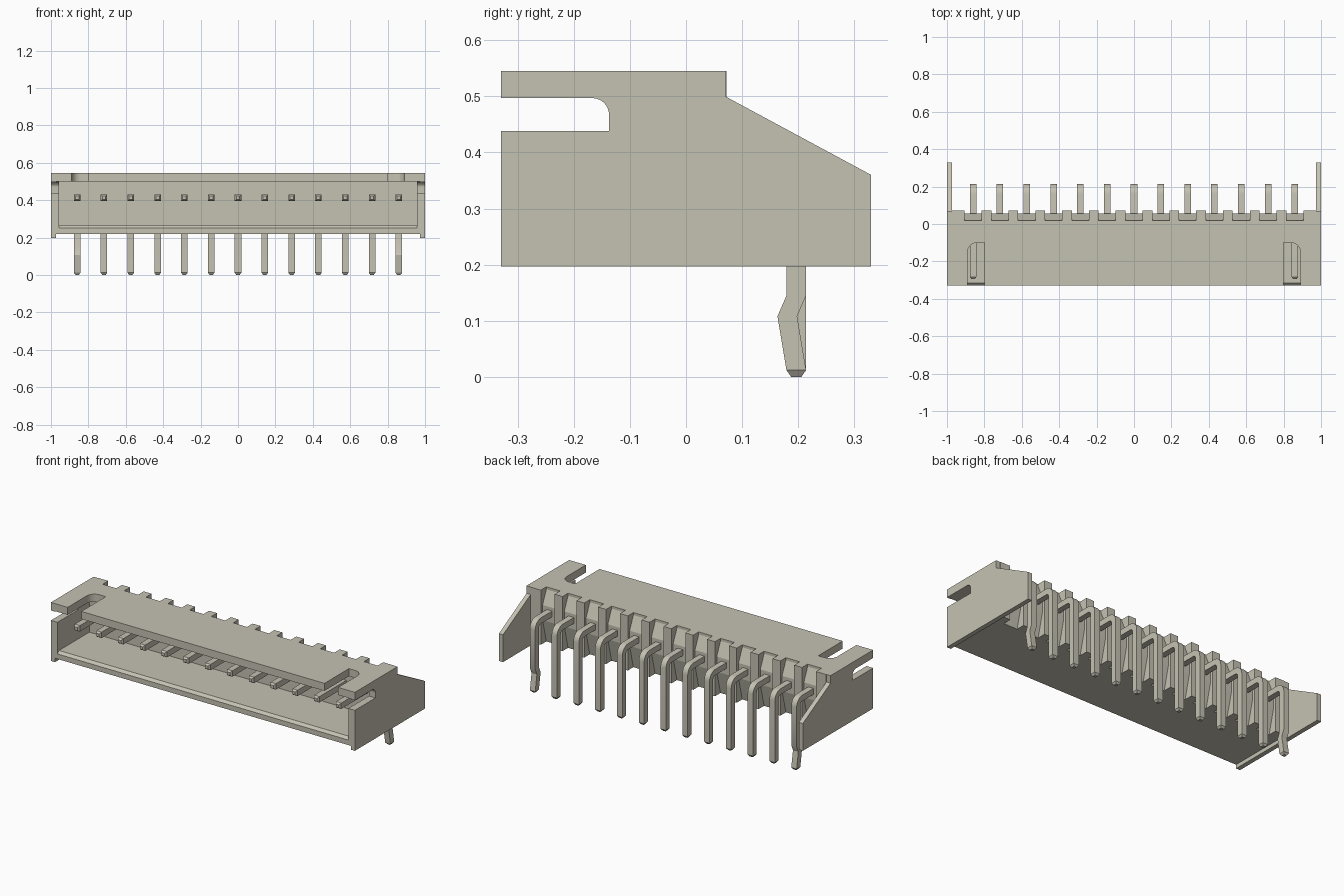
import bpy
import bmesh
import math

if "Cube" in bpy.data.objects:
    bpy.data.objects.remove(bpy.data.objects["Cube"])

# One warm grey plastic colour
COLOR = (0.56, 0.54, 0.45, 1.0)
mat = bpy.data.materials.new("warm grey")
mat.use_nodes = True
mat.diffuse_color = COLOR
mat.node_tree.nodes["Principled BSDF"].inputs["Base Color"].default_value = COLOR

PINS = 13
PITCH = 1.72 / (PINS - 1)
PIN_X = [(i - (PINS - 1) / 2) * PITCH for i in range(PINS)]
BACK, NOTCH = 0.072, 0.02


def finish(name, bm, smooth=False):
    bmesh.ops.recalc_face_normals(bm, faces=bm.faces)
    mesh = bpy.data.meshes.new(name)
    bm.to_mesh(mesh)
    bm.free()
    mesh.materials.append(mat)
    ob = bpy.data.objects.new(name, mesh)
    bpy.context.collection.objects.link(ob)
    if smooth:
        bpy.ops.object.select_all(action="DESELECT")
        ob.select_set(True)
        bpy.context.view_layer.objects.active = ob
        bpy.ops.object.shade_smooth_by_angle(angle=math.radians(25))
    return ob


def prism(name, points, lo, hi, axis="X"):
    """Extrude a (y, z) profile along x, or an (x, y) profile along z."""
    bm = bmesh.new()
    rings = []
    for h in (lo, hi):
        rings.append([bm.verts.new((h, a, b) if axis == "X" else (a, b, h))
                      for a, b in points])
    bm.faces.new(rings[0])
    bm.faces.new(rings[1])
    n = len(points)
    for i in range(n):
        j = (i + 1) % n
        bm.faces.new((rings[0][i], rings[0][j], rings[1][j], rings[1][i]))
    return finish(name, bm)


def box(name, x0, x1, y0, y1, z0, z1):
    return prism(name, [(y0, z0), (y1, z0), (y1, z1), (y0, z1)], x0, x1)


def arc(cx, cy, r, a0, a1, steps=6):
    return [(cx + r * math.cos(math.radians(a0 + (a1 - a0) * i / steps)),
             cy + r * math.sin(math.radians(a0 + (a1 - a0) * i / steps)))
            for i in range(steps + 1)]


# Roof with two open slots, each rounded at its outer corner
half = [(0.80, -0.33), (0.80, -0.10)] + arc(0.84, -0.15, 0.05, 90, 0) + [
    (0.89, -0.33), (0.973, -0.33), (0.973, NOTCH)]
roof = half + [(-x, y) for x, y in reversed(half)]
prism("roof", roof, 0.5, 0.545, "Z")

# Floor with a chamfered front lip, and the wall that holds the pins
prism("floor", [(-0.33, 0.22), (NOTCH, 0.22), (NOTCH, 0.265),
                (-0.315, 0.265), (-0.33, 0.25)], -0.957, 0.957)
box("back_wall", -0.957, 0.957, -0.03, NOTCH, 0.265, 0.5)

# Side walls: thin outer plate reaching back, thicker lining beside the cavity
slot = arc(-0.167, 0.467, 0.03, 90, 0) + [(-0.137, 0.438), (-0.33, 0.438)]
plate = [(-0.33, 0.197), (0.33, 0.197), (0.33, 0.36), (0.07, 0.5),
         (0.07, 0.545), (-0.33, 0.545), (-0.33, 0.497)] + slot
lining = [(-0.33, 0.22), (NOTCH, 0.22), (NOTCH, 0.5), (-0.167, 0.5)] + slot
for side, s in (("left", 1), ("right", -1)):
    prism(side + "_side_wall", plate, s * 0.973, s * 1.0)
    prism(side + "_wall_lining", lining, s * 0.957, s * 0.973)
    box(side + "_end_rib", s * 0.905, s * 0.973, NOTCH, BACK, 0.22, 0.545)

# Ribs between the pins
for a, b in zip(PIN_X, PIN_X[1:]):
    mid = (a + b) / 2
    box("back_rib", mid - 0.026, mid + 0.026, NOTCH, BACK, 0.22, 0.545)

# Sloped pin seats inside the notches
seat = [(NOTCH, 0.53), (0.055, 0.45), (0.055, 0.36), (NOTCH, 0.22)]
for x in PIN_X:
    prism("pin_seat", seat, x - 0.0457, x + 0.0457)


def pin(name, x, kinked):
    """Square wire swept through rings of (y, z, angle, half size)."""
    w, zc, yc, r = 0.0175, 0.413, 0.1965, 0.036
    rings = [(-0.295, zc, 90, 0.009), (-0.283, zc, 90, w)]
    for i in range(7):
        a = 90 - 15 * i
        rings.append((yc - r + r * math.cos(math.radians(a)),
                      zc - r + r * math.sin(math.radians(a)), a, w))
    if kinked:
        rings += [(yc, 0.145, 0, w), (yc - 0.016, 0.108, 0, w)]
    rings += [(yc, 0.012, 0, w), (yc, 0.0, 0, 0.009)]
    bm = bmesh.new()
    loops = []
    for y, z, a, h in rings:
        dy, dz = h * math.cos(math.radians(a)), h * math.sin(math.radians(a))
        loops.append([bm.verts.new((x + sx * h, y + t * dy, z + t * dz))
                      for sx, t in ((-1, -1), (1, -1), (1, 1), (-1, 1))])
    bm.faces.new(loops[0])
    bm.faces.new(loops[-1])
    for p, q in zip(loops, loops[1:]):
        for i in range(4):
            j = (i + 1) % 4
            bm.faces.new((p[i], p[j], q[j], q[i]))
    finish(name, bm, smooth=True)


# Bent pins, the two outermost kinked to grip the board
for i, x in enumerate(PIN_X):
    pin("contact_pin", x, i in (0, PINS - 1))
